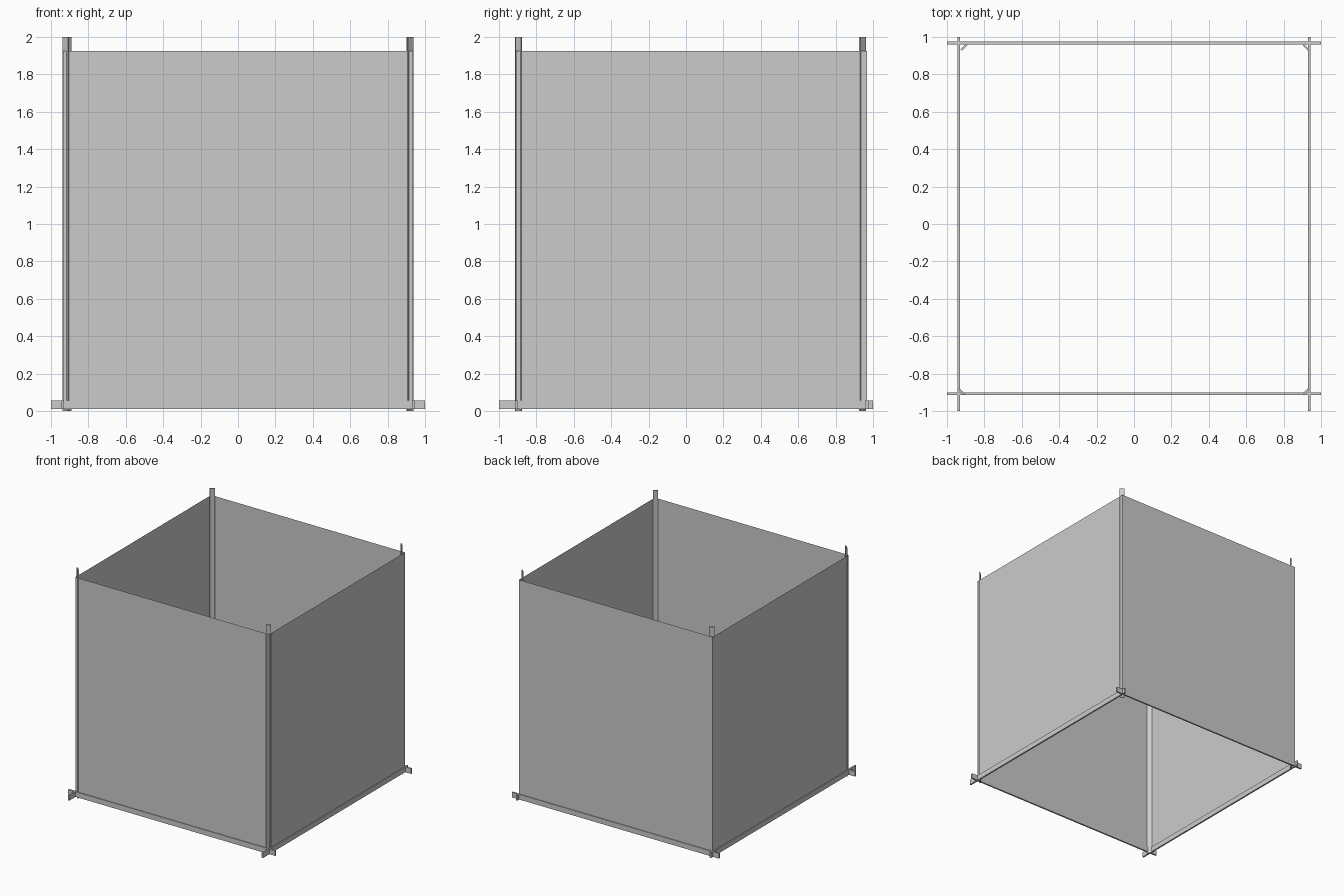
import bpy
import math

if "Cube" in bpy.data.objects:
    bpy.data.objects.remove(bpy.data.objects["Cube"])

grey = bpy.data.materials.new("plain grey")
grey.diffuse_color = (0.6, 0.6, 0.6, 1)
grey.use_nodes = True
grey.node_tree.nodes["Principled BSDF"].inputs["Base Color"].default_value = grey.diffuse_color

X = 0.936                 # left and right wall planes
Y0, Y1 = -0.908, 0.968    # front and back wall planes


def box(name, centre, size, turn=0.0):
    bpy.ops.mesh.primitive_cube_add(size=1, location=centre, rotation=(0, 0, turn))
    ob = bpy.context.object
    ob.name = name
    ob.scale = size
    ob.data.materials.append(grey)


def panel(name, a, b, z0=0.012, z1=1.925):
    # thin upright sheet between two floor points
    me = bpy.data.meshes.new(name)
    me.from_pydata([(*a, z0), (*b, z0), (*b, z1), (*a, z1)], [], [(0, 1, 2, 3)])
    me.materials.append(grey)
    bpy.context.collection.objects.link(bpy.data.objects.new(name, me))


# Four thin walls, open at top and bottom
panel("front_wall", (-X, Y0), (X, Y0))
panel("right_wall", (X, Y0), (X, Y1))
panel("back_wall", (X, Y1), (-X, Y1))
panel("left_wall", (-X, Y1), (-X, Y0))

# Base rails crossing past each other at the corners
for name, y in (("front_rail", Y0), ("back_rail", Y1)):
    box(name, (0, y, 0.033), (2, 0.014, 0.045))
for name, x in (("left_rail", -X), ("right_rail", X)):
    box(name, (x, 0, 0.033), (0.014, 2, 0.045))

# Flat corner posts set at 45 degrees
for name, x, y, turn in (
    ("front_left_post", -0.921, -0.896, -45),
    ("front_right_post", 0.921, -0.894, 45),
    ("back_left_post", -0.909, 0.945, 45),
    ("back_right_post", 0.920, 0.944, -45),
):
    box(name, (x, y, 1), (0.041, 0.010, 2), math.radians(turn))
